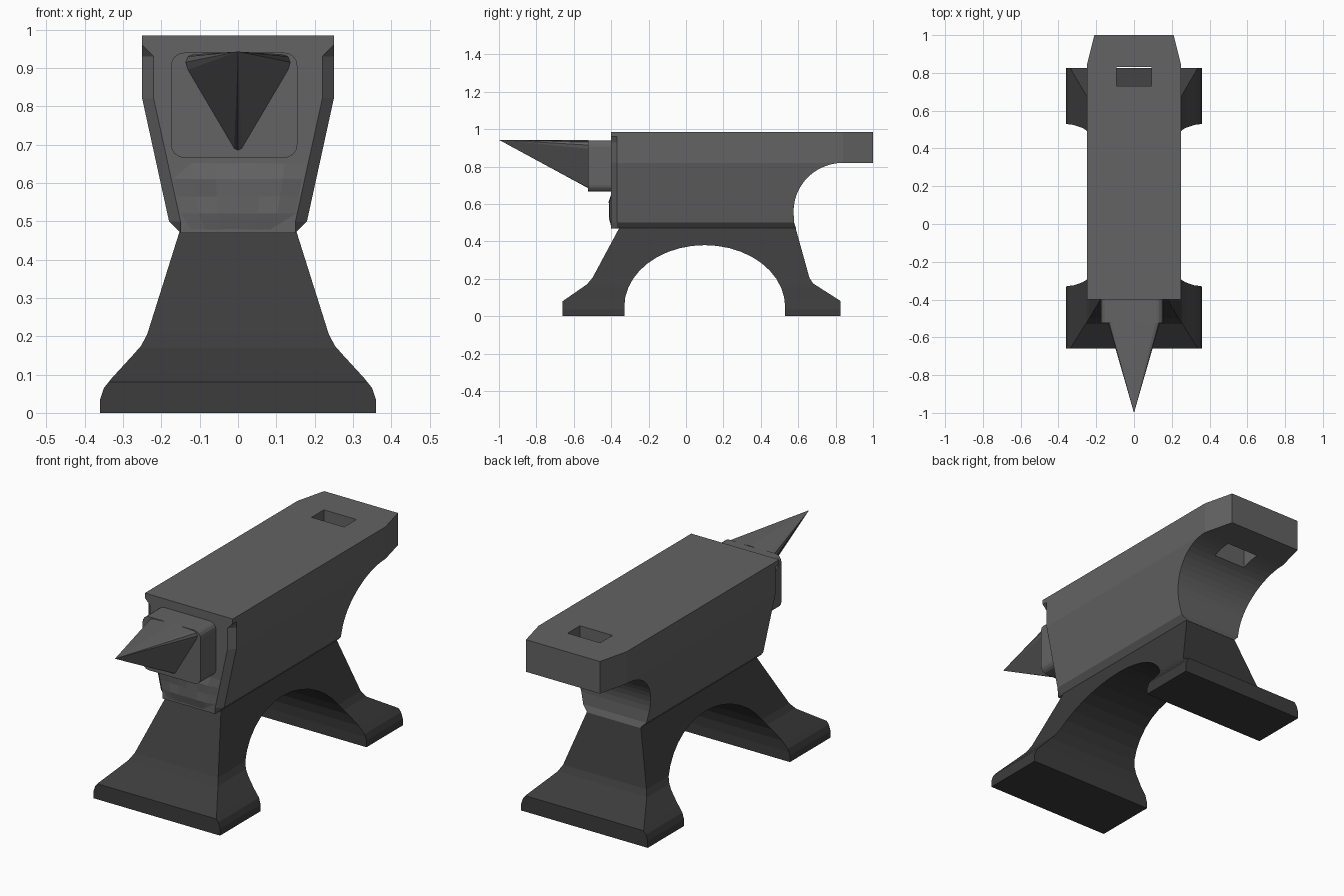
import bpy, bmesh, math, random
from mathutils import Vector

if "Cube" in bpy.data.objects:
    bpy.data.objects.remove(bpy.data.objects["Cube"])

random.seed(3)


def material(name, v):
    m = bpy.data.materials.new(name)
    m.diffuse_color = (v, v, v, 1)
    m.use_nodes = True
    m.node_tree.nodes["Principled BSDF"].inputs["Base Color"].default_value = m.diffuse_color
    return m


STEEL = material("worn steel grey", 0.125)
IRON = material("dark iron grey", 0.045)


def finish(bm, name, mat):
    bmesh.ops.recalc_face_normals(bm, faces=bm.faces[:])
    me = bpy.data.meshes.new(name)
    bm.to_mesh(me)
    bm.free()
    ob = bpy.data.objects.new(name, me)
    me.materials.append(mat)
    bpy.context.collection.objects.link(ob)
    return ob


def interp(table, z):
    """Piecewise linear lookup in a list of (z, value)."""
    for (z0, a), (z1, b) in zip(table, table[1:]):
        if z <= z1:
            return a + (b - a) * max(0, z - z0) / (z1 - z0)
    return table[-1][1]


def shaped_extrusion(name, mat, profile, zs, ys, width):
    """Extrude a (y, z) profile across x, slice it, then set the half width."""
    bm = bmesh.new()
    face = bm.faces.new([bm.verts.new((-1, y, z)) for y, z in profile])
    ext = bmesh.ops.extrude_face_region(bm, geom=[face])["geom"]
    new = [g for g in ext if isinstance(g, bmesh.types.BMVert)]
    bmesh.ops.translate(bm, verts=new, vec=(2, 0, 0))
    bmesh.ops.triangulate(bm, faces=bm.faces[:])
    cuts = [((0, 0, z), (0, 0, 1)) for z in zs] + [((0, y, 0), (0, 1, 0)) for y in ys]
    for co, no in cuts:
        bmesh.ops.bisect_plane(bm, geom=bm.verts[:] + bm.edges[:] + bm.faces[:],
                               dist=1e-4, plane_co=co, plane_no=no)
    for v in bm.verts:
        v.co.x *= width(v.co.y, v.co.z)
    return finish(bm, name, mat)


def arc(cy, cz, ry, rz, a0, a1, n):
    return [(cy + ry * math.cos(math.radians(a0 + (a1 - a0) * i / n)),
             cz + rz * math.sin(math.radians(a0 + (a1 - a0) * i / n)))
            for i in range(n + 1)]


# Body with heel undercut, tapered waist, chamfered front edges
BODY_W = [(0.47, 0.15), (0.5, 0.18), (0.82, 0.25), (0.985, 0.25)]


def body_width(y, z):
    w = interp(BODY_W, z)
    if y > 0.84:
        w -= 0.04 * (y - 0.84) / 0.16
    if y < -0.399 and 0.48 < z < 0.94:
        w -= 0.03
    return w


body_profile = ([(-0.4, 0.47), (-0.4, 0.985), (1, 0.985), (1, 0.82)]
                + arc(0.84, 0.56, 0.265, 0.26, 90, 180, 14)
                + [(0.578, 0.5), (0.588, 0.47)])
body = shaped_extrusion("anvil_body", STEEL, body_profile,
                        [0.5, 0.82, 0.93, 0.96], [-0.37, 0.84], body_width)

# Square tool hole through the heel
bm = bmesh.new()
bmesh.ops.create_cube(bm, size=1)
for v in bm.verts:
    v.co = Vector((v.co.x * 0.185, 0.78 + v.co.y * 0.1, 0.9 + v.co.z * 0.4))
cutter = finish(bm, "tool_hole_cutter", STEEL)
cutter.hide_render = True
cutter.hide_set(True)
mod = body.modifiers.new("tool_hole", "BOOLEAN")
mod.operation = "DIFFERENCE"
mod.solver = "EXACT"
mod.object = cutter

# Hammered patch low on the front face
bm = bmesh.new()
bmesh.ops.create_grid(bm, x_segments=6, y_segments=4, size=1)
for v in bm.verts:
    u, t = v.co.x, (v.co.y + 1) / 2
    z = 0.475 + 0.18 * t
    inner = abs(u) < 0.99 and 0.01 < t < 0.99
    y = -0.406 - random.uniform(0, 0.008) if inner else -0.399
    v.co = Vector((u * (interp(BODY_W, z) - 0.03), y, z))
finish(bm, "hammered_patch", STEEL)

# Rounded block that carries the horn
bm = bmesh.new()
bmesh.ops.create_cube(bm, size=1)
for v in bm.verts:
    v.co = Vector((-0.01 + v.co.x * 0.33, -0.455 + v.co.y * 0.14, 0.803 + v.co.z * 0.275))
along = [e for e in bm.edges if abs(e.verts[0].co.y - e.verts[1].co.y) > 0.1]
bmesh.ops.bevel(bm, geom=along, offset=0.035, segments=4, profile=0.5, affect="EDGES")
finish(bm, "horn_block", STEEL)

# Three-sided horn with softened corners, drawn to a point
half = [(0.01, 0.688), (0.132, 0.895), (0.138, 0.915), (0.132, 0.93), (0.115, 0.936)]
ring = [(0, 0.683)] + half + [(0, 0.943)] + [(-x, z) for x, z in reversed(half)]
bm = bmesh.new()
base = [bm.verts.new((x, -0.52, z)) for x, z in ring]
tip = bm.verts.new((0, -1, 0.943))
bm.faces.new(base)
for i, v in enumerate(base):
    bm.faces.new((v, base[(i + 1) % len(base)], tip))
finish(bm, "horn", STEEL)

# Arched base with two flared feet
BASE_W = [(0, 0.36), (0.035, 0.36), (0.065, 0.35), (0.09, 0.33), (0.15, 0.275),
          (0.175, 0.253), (0.205, 0.237), (0.475, 0.152)]
base_profile = ([(0.53, 0)] + arc(0.1, 0.05, 0.43, 0.33, 0, 180, 20)
                + [(-0.33, 0), (-0.66, 0), (-0.66, 0.08), (-0.53, 0.17), (-0.5, 0.205),
                   (-0.355, 0.475), (0.585, 0.475), (0.66, 0.205), (0.68, 0.175),
                   (0.825, 0.082), (0.825, 0)])
shaped_extrusion("arched_base", IRON, base_profile,
                 [z for z, _ in BASE_W[1:-1]], [], lambda y, z: interp(BASE_W, z))
